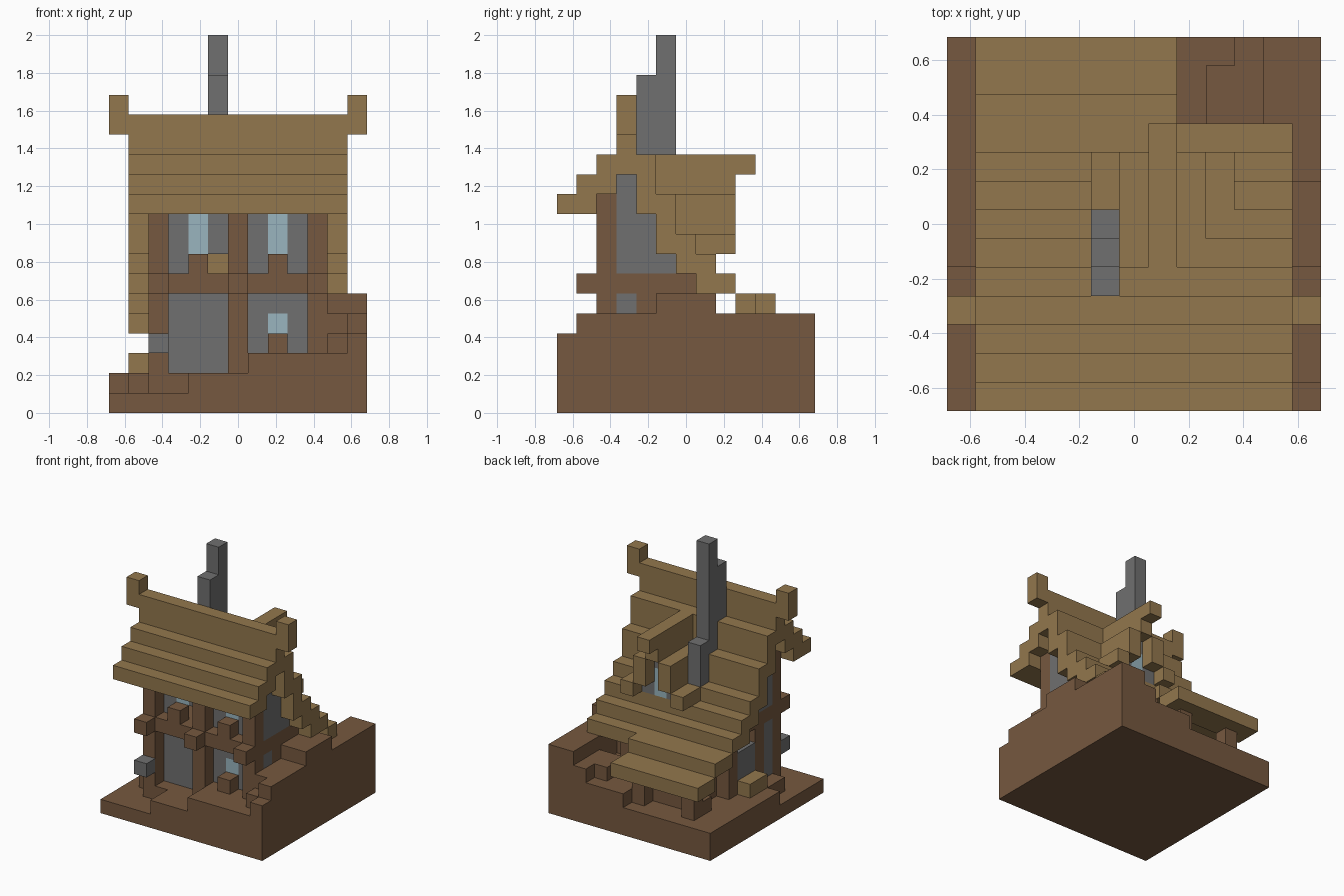
import bpy
import bmesh
from mathutils import Vector

if "Cube" in bpy.data.objects:
    bpy.data.objects.remove(bpy.data.objects["Cube"])

U = 2 / 19                      # size of one building block
HALF = 13 / 2


def material(name, rgb):
    m = bpy.data.materials.new(name)
    m.use_nodes = True
    m.diffuse_color = (*rgb, 1)
    m.node_tree.nodes["Principled BSDF"].inputs["Base Color"].default_value = (*rgb, 1)
    return m


WOOD = material("brown wood and earth", (0.18, 0.098, 0.05))
THATCH = material("tan thatch", (0.29, 0.185, 0.075))
STONE = material("grey stone", (0.16, 0.16, 0.16))
GLASS = material("pale blue glass", (0.32, 0.46, 0.52))

AXES = [Vector(v) for v in ((1, 0, 0), (0, 1, 0), (0, 0, 1))]


def part(name, mat, *boxes):
    """Union of block-grid boxes (x range, y range, z range), outer faces only."""
    cells = {(x, y, z) for (xs, ys, zs) in boxes
             for x in range(*xs) for y in range(*ys) for z in range(*zs)}
    bm = bmesh.new()
    for c in cells:
        mid = Vector(c) + Vector((.5, .5, .5))
        for i in range(3):
            a, b = AXES[(i + 1) % 3] / 2, AXES[(i + 2) % 3] / 2
            for s in (1, -1):
                n = AXES[i] * s
                if tuple(int(v) for v in Vector(c) + n) in cells:
                    continue
                ring = [-a - b, a - b, a + b, b - a][::s]
                bm.faces.new([bm.verts.new((mid + n / 2 + r - Vector((HALF, HALF, 0))) * U)
                              for r in ring])
    bmesh.ops.remove_doubles(bm, verts=bm.verts, dist=U / 100)
    bmesh.ops.dissolve_limit(bm, angle_limit=.01, verts=bm.verts, edges=bm.edges)
    mesh = bpy.data.meshes.new(name)
    bm.to_mesh(mesh)
    bm.free()
    mesh.materials.append(mat)
    ob = bpy.data.objects.new(name, mesh)
    bpy.context.collection.objects.link(ob)
    return ob


# Stepped hillside, rising to the left and the back
ALL = (0, 13)
part("hillside", WOOD,
     (ALL, ALL, (0, 1)),
     ((4, 13), ALL, (1, 2)), ((2, 4), (2, 13), (1, 2)),
     ((1, 2), (3, 13), (1, 2)), ((0, 1), (5, 13), (1, 2)),
     ((7, 13), ALL, (2, 3)),
     ((12, 13), ALL, (3, 4)), ((11, 12), (1, 13), (3, 4)),
     ((9, 11), (10, 12), (3, 4)), ((10, 11), (12, 13), (3, 4)),
     ((12, 13), (1, 13), (4, 5)), ((11, 12), (2, 13), (4, 5)),
     ((11, 13), (5, 8), (5, 6)))

# Main roof: one course per row, (row, bottom, top)
COURSES = [(0, 10, 11), (1, 10, 12), (2, 11, 13), (3, 12, 15), (4, 10, 13),
           (5, 8, 11), (6, 7, 9), (7, 6, 8), (8, 6, 7), (9, 5, 6)]
part("main_roof", THATCH,
     *[((1, 12), (y, y + 1), (lo, hi)) for y, lo, hi in COURSES],
     ((1, 8), (10, 11), (5, 6)), ((1, 8), (11, 13), (4, 5)),
     ((0, 1), (3, 4), (14, 16)), ((12, 13), (3, 4), (14, 16)))

# Dormer at the back with a stepped gable
part("dormer_roof", THATCH,
     ((7, 8), (5, 9), (11, 13)), ((7, 8), (9, 10), (12, 13)),
     *[((x, x + 1), (5, 9), (9, 11)) for x in (6, 8)],
     *[((x, x + 1), (7, 9), (8, 9)) for x in (5, 9)])
part("dormer_wall", STONE,
     *[((x, x + 1), (7, 8), (8, 9)) for x in (6, 8)],
     ((7, 8), (7, 8), (10, 11)))
part("dormer_window", GLASS, ((7, 8), (7, 8), (8, 10)))

# Chimney in three steps
part("chimney", STONE,
     ((5, 6), (4, 5), (13, 17)), ((5, 6), (5, 6), (11, 19)),
     ((5, 6), (6, 7), (9, 12)))

# Timber frame: front posts with beam ends, beams, floor, sills
for side, x in (("right", 2), ("middle", 6), ("left", 10)):
    part(f"{side}_front_post", WOOD,
         ((x, x + 1), (2, 3), (2, 11)), ((x, x + 1), (1, 2), (6, 7)))
part("floor_beams", WOOD, ((2, 11), (2, 7), (6, 7)))
part("upper_sills", WOOD, *[((x, x + 1), (2, 3), (7, 8)) for x in (4, 8)])
part("lower_sill", WOOD, ((8, 9), (2, 3), (3, 4)))
part("side_posts", WOOD,
     *[((x, x + 1), (y, y + 1), (2, 6)) for x in (2, 10) for y in (4, 7)])
part("back_posts", WOOD,
     *[((x, x + 1), (11, 12), (2, 4)) for x in (2, 6)],
     ((2, 7), (10, 11), (2, 3)))
part("back_wall", WOOD, ((3, 10), (8, 9), (2, 5)))

# Stone infill walls on both floors
part("door_wall", STONE, ((3, 6), (3, 4), (2, 6)))
part("lower_window_wall", STONE,
     *[((x, x + 1), (3, 4), (3, 6)) for x in (7, 9)],
     ((8, 9), (3, 4), (3, 4)), ((8, 9), (3, 4), (5, 6)))
part("upper_wall", STONE,
     *[((x, x + 1), (3, 4), (7, 12)) for x in (3, 7, 9)],
     ((5, 6), (3, 4), (8, 12)),
     *[((x, x + 1), (3, 4), (10, 12)) for x in (4, 8)])
for side, x in (("right", 2), ("left", 10)):
    part(f"{side}_gable_wall", STONE,
         ((x, x + 1), (3, 4), (7, 12)), ((x, x + 1), (4, 5), (7, 10)),
         ((x, x + 1), (5, 6), (7, 8)))
    part(f"{side}_lower_wall", STONE,
         ((x, x + 1), (3, 4), (2, 6)), ((x, x + 1), (5, 7), (2, 5)))

# Windows
part("lower_window", GLASS, ((8, 9), (3, 4), (4, 5)))
part("upper_windows", GLASS, *[((x, x + 1), (3, 4), (8, 10)) for x in (4, 8)])

# Yard details
part("lantern", STONE, ((2, 3), (1, 2), (3, 4)))
part("straw_bale", THATCH, ((1, 2), (5, 7), (2, 3)))
